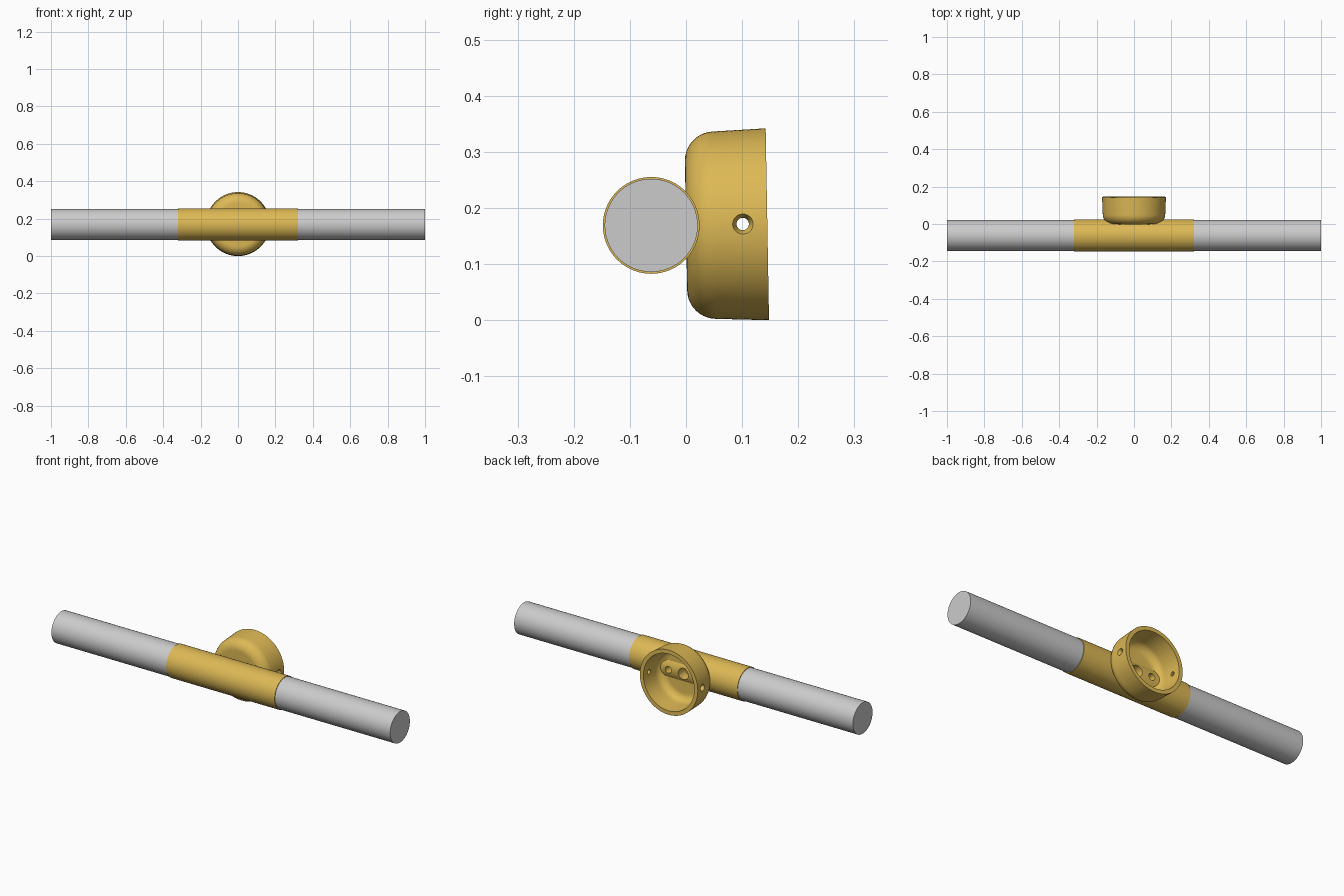
import bpy, bmesh, math
from mathutils import Matrix

if "Cube" in bpy.data.objects:
    bpy.data.objects.remove(bpy.data.objects["Cube"])

AXIS_Y, AXIS_Z = -0.062, 0.169   # lamp tube axis
CUP_Z = 0.1685

brass = bpy.data.materials.new("brass")
brass.diffuse_color = (0.72, 0.48, 0.09, 1)
brass.use_nodes = True
brass.node_tree.nodes["Principled BSDF"].inputs["Base Color"].default_value = brass.diffuse_color


def cylinder(name, r, length, loc, axis, r2=None, verts=64):
    rot = {"X": (0, math.pi / 2, 0), "Y": (-math.pi / 2, 0, 0)}[axis]
    bpy.ops.mesh.primitive_cone_add(vertices=verts, radius1=r, radius2=r if r2 is None else r2,
                                    depth=length, location=loc, rotation=rot)
    ob = bpy.context.object
    ob.name = name
    return ob


def activate(ob):
    bpy.ops.object.select_all(action="DESELECT")
    ob.select_set(True)
    bpy.context.view_layer.objects.active = ob


def smooth(ob):
    activate(ob)
    bpy.ops.object.shade_smooth_by_angle(angle=math.radians(35))


def cut(ob, cutters):
    activate(ob)
    for c in cutters:
        m = ob.modifiers.new("hole", "BOOLEAN")
        m.operation, m.object, m.solver = "DIFFERENCE", c, "EXACT"
        bpy.ops.object.modifier_apply(modifier=m.name)


def arc(cr, cy, rad, steps=10):
    # quarter fillet from the floor to the wall
    return [(cr + rad * math.sin(a), cy - rad * math.cos(a))
            for a in (math.pi / 2 * i / steps for i in range(steps + 1))]


def lathe_y(name, profile, steps=96):
    bm = bmesh.new()
    vs = [bm.verts.new((r, y, 0)) for r, y in profile]
    es = [bm.edges.new(p) for p in zip(vs, vs[1:])]
    bmesh.ops.spin(bm, geom=vs + es, cent=(0, 0, 0), axis=(0, 1, 0),
                   angle=2 * math.pi, steps=steps)
    bmesh.ops.remove_doubles(bm, verts=bm.verts, dist=1e-5)
    bmesh.ops.recalc_face_normals(bm, faces=bm.faces)
    me = bpy.data.meshes.new(name)
    bm.to_mesh(me)
    bm.free()
    ob = bpy.data.objects.new(name, me)
    bpy.context.collection.objects.link(ob)
    return ob


# lamp tubes either side of the sleeve
for side, label in ((-1, "left"), (1, "right")):
    tube = cylinder(label + "_lamp_tube", 0.083, 0.72, (side * 0.64, AXIS_Y, AXIS_Z), "X")
    smooth(tube)

# central sleeve
sleeve = cylinder("sleeve", 0.0862, 0.64, (0, AXIS_Y, AXIS_Z), "X", verts=96)

# wall cup, open at the back with a slight draft
cup_profile = ([(0, 0)] + arc(0.115, 0.052, 0.052) + [(0.171, 0.145), (0.150, 0.145)]
               + arc(0.105, 0.052, 0.040)[::-1] + [(0, 0.012)])
cup = lathe_y("wall_cup", cup_profile)
cup.matrix_world = Matrix.Translation((0, 0, CUP_Z)) @ Matrix.Rotation(math.radians(1), 4, "X")

# floor holes: one cable hole and two screw holes
floor_cutters = [cylinder("hole_cutter", r, 0.12, (x, 0.025, CUP_Z), "Y", verts=32)
                 for x, r in ((0, 0.03), (-0.088, 0.018), (0.088, 0.018))]
# countersunk screw holes through the side walls
side_cutters = [cylinder("side_cutter", 0.011, 0.5, (0, 0.101, CUP_Z + 0.003), "X", verts=32)]
for s in (-1, 1):
    radii = (0.011, 0.021) if s > 0 else (0.021, 0.011)
    side_cutters.append(cylinder("countersink_cutter", radii[0], 0.02,
                                 (s * 0.1645, 0.101, CUP_Z + 0.003), "X", radii[1], 32))

cut(sleeve, floor_cutters)
cut(cup, floor_cutters + side_cutters)
for c in floor_cutters + side_cutters:
    bpy.data.objects.remove(c)

for ob in (sleeve, cup):
    ob.data.materials.clear()
    ob.data.materials.append(brass)
    smooth(ob)
